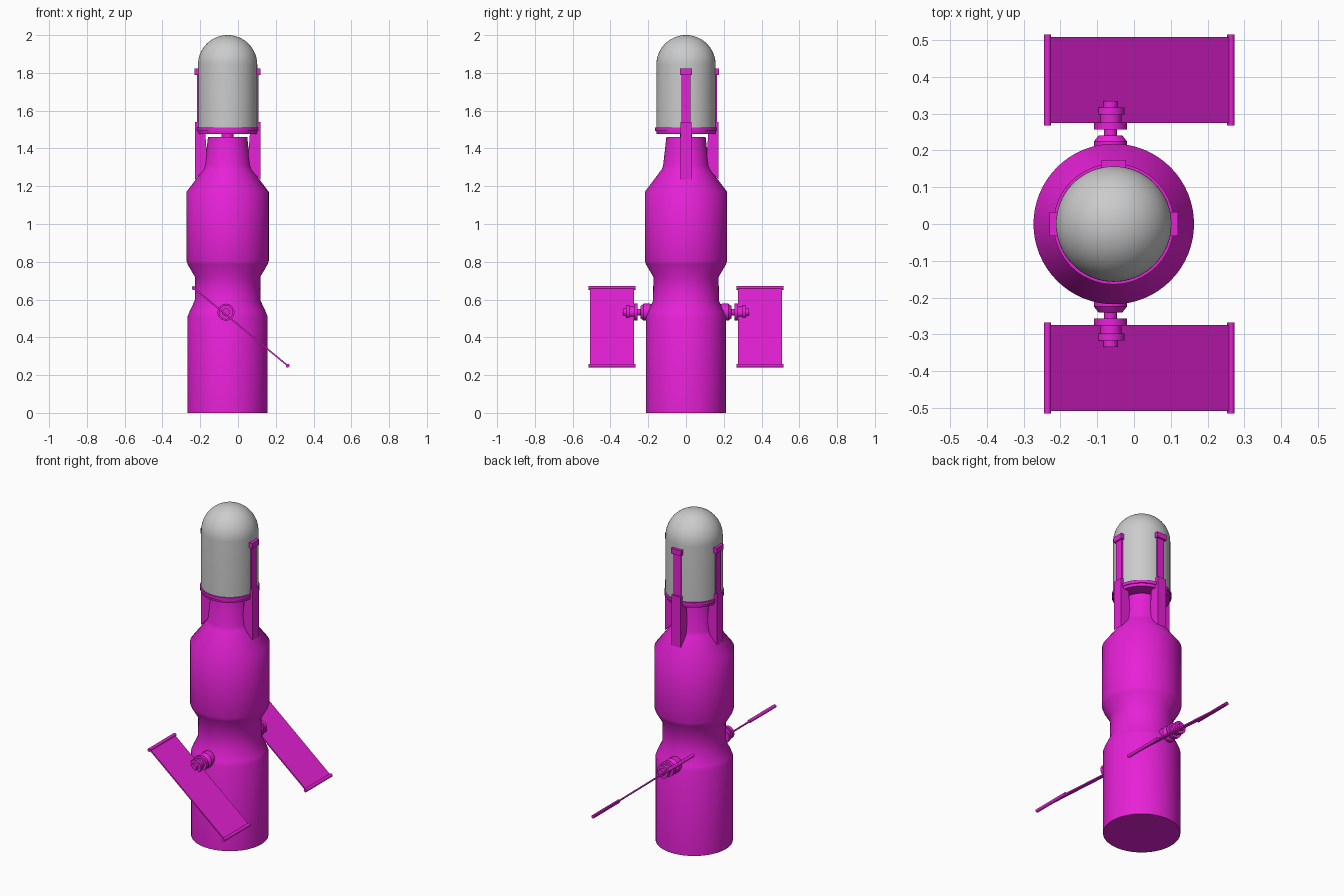
import bpy, bmesh, math
from mathutils import Matrix, Vector

if "Cube" in bpy.data.objects:
    bpy.data.objects.remove(bpy.data.objects["Cube"])

CX = -0.055  # axis of the tower

magenta = bpy.data.materials.new("magenta")
magenta.diffuse_color = (0.8, 0.015, 0.68, 1)
magenta.use_nodes = True
magenta.node_tree.nodes["Principled BSDF"].inputs["Base Color"].default_value = magenta.diffuse_color


def finish(name, bm, mat=None, smooth=None):
    bmesh.ops.recalc_face_normals(bm, faces=bm.faces)
    me = bpy.data.meshes.new(name)
    bm.to_mesh(me)
    bm.free()
    ob = bpy.data.objects.new(name, me)
    bpy.context.collection.objects.link(ob)
    if mat:
        me.materials.append(mat)
    if smooth:
        bpy.ops.object.select_all(action='DESELECT')
        ob.select_set(True)
        bpy.context.view_layer.objects.active = ob
        bpy.ops.object.shade_smooth_by_angle(angle=math.radians(smooth))
    return ob


def lathe(name, profile, matrix, mat=None, seg=64, smooth=50):
    """Revolve (radius, height) points around local z; radius 0 ends close it."""
    bm = bmesh.new()
    vs = [bm.verts.new((r, 0, z)) for r, z in profile]
    es = [bm.edges.new(p) for p in zip(vs, vs[1:])]
    bmesh.ops.spin(bm, geom=vs + es, cent=(0, 0, 0), axis=(0, 0, 1),
                   angle=math.tau, steps=seg, use_merge=True)
    bmesh.ops.remove_doubles(bm, verts=bm.verts, dist=1e-5)
    bm.transform(matrix)
    return finish(name, bm, mat, smooth)


def box(name, lo, hi, matrix, mat):
    bm = bmesh.new()
    lo, hi = Vector(lo), Vector(hi)
    bmesh.ops.create_cube(bm, size=1)
    bm.transform(matrix @ Matrix.Translation((lo + hi) / 2) @ Matrix.Diagonal((*(hi - lo), 1)))
    return finish(name, bm, mat)


axis = Matrix.Translation((CX, 0, 0))

# Main body with waist, shoulder and short neck
lathe("body", [(0, 0), (.212, 0), (.212, .51), (.202, .535), (.174, .595), (.173, .72),
               (.211, .785), (.218, .805), (.218, 1.17), (.128, 1.29), (.121, 1.31),
               (.104, 1.46), (.032, 1.46), (.032, 1.485), (0, 1.485)], axis, magenta)

# Collar under the dome
lathe("dome_collar", [(0, 1.476), (.155, 1.476), (.158, 1.492), (.164, 1.492),
                      (.164, 1.51), (0, 1.51)], axis, magenta)

# Grey capsule dome
arc = [(.157 * math.cos(a), 1.843 + .157 * math.sin(a))
       for a in (math.pi / 2 * i / 16 for i in range(16))]
lathe("dome", [(0, 1.508), (.157, 1.508)] + arc + [(0, 2.0)], axis)

# Three brackets with clamp straps: right, back, left
gusset = [(.173, 1.54), (.173, 1.235), (.11, 1.30), (.11, 1.37), (.118, 1.478),
          (.155, 1.478), (.155, 1.54)]
for side, deg in (("right", 0), ("back", 90), ("left", 180)):
    m = axis @ Matrix.Rotation(math.radians(deg), 4, 'Z')
    bm = bmesh.new()
    f = bm.faces.new([bm.verts.new((r, -.03, z)) for r, z in gusset])
    ext = bmesh.ops.extrude_face_region(bm, geom=[f])
    bmesh.ops.translate(bm, vec=(0, .06, 0),
                        verts=[v for v in ext["geom"] if isinstance(v, bmesh.types.BMVert)])
    bm.transform(m)
    finish("bracket_" + side, bm, magenta)
    box("strap_" + side, (.15, -.024, 1.53), (.163, .024, 1.80), m, magenta)
    box("strap_cap_" + side, (.15, -.033, 1.79), (.174, .033, 1.822), m, magenta)

# Hinges and tilted panels on both sides
hinge = [(0, .16), (.036, .16), (.045, .19), (.045, .224), (.032, .241), (.018, .241),
         (.018, .256), (.045, .256), (.045, .275), (.03, .275), (.03, .298), (.038, .298),
         (.038, .317), (.02, .317), (.02, .334), (0, .334)]
ends = [Vector((-.235, 0, .661)), Vector((.263, 0, .25))]
half = (ends[1] - ends[0]).length / 2
tilt = math.atan2(ends[0].z - ends[1].z, ends[1].x - ends[0].x)
for side, s in (("front", -1), ("back", 1)):
    outward = Matrix.Rotation(-s * math.pi / 2, 4, 'X')
    lathe("hinge_" + side, hinge, Matrix.Translation((-.064, 0, .533)) @ outward, magenta,
          seg=32, smooth=35)
    m = (Matrix.Translation((ends[0] + ends[1]) / 2 + Vector((0, s * .391, 0)))
         @ Matrix.Rotation(tilt, 4, 'Y'))
    box("panel_" + side, (-half, -.117, -.004), (half, .117, .004), m, magenta)
    for n, e in zip(("upper", "lower"), ends):
        lathe(f"panel_bar_{n}_{side}", [(0, .267), (.01, .267), (.01, .515), (0, .515)],
              Matrix.Translation(e) @ outward, magenta, seg=16, smooth=35)
